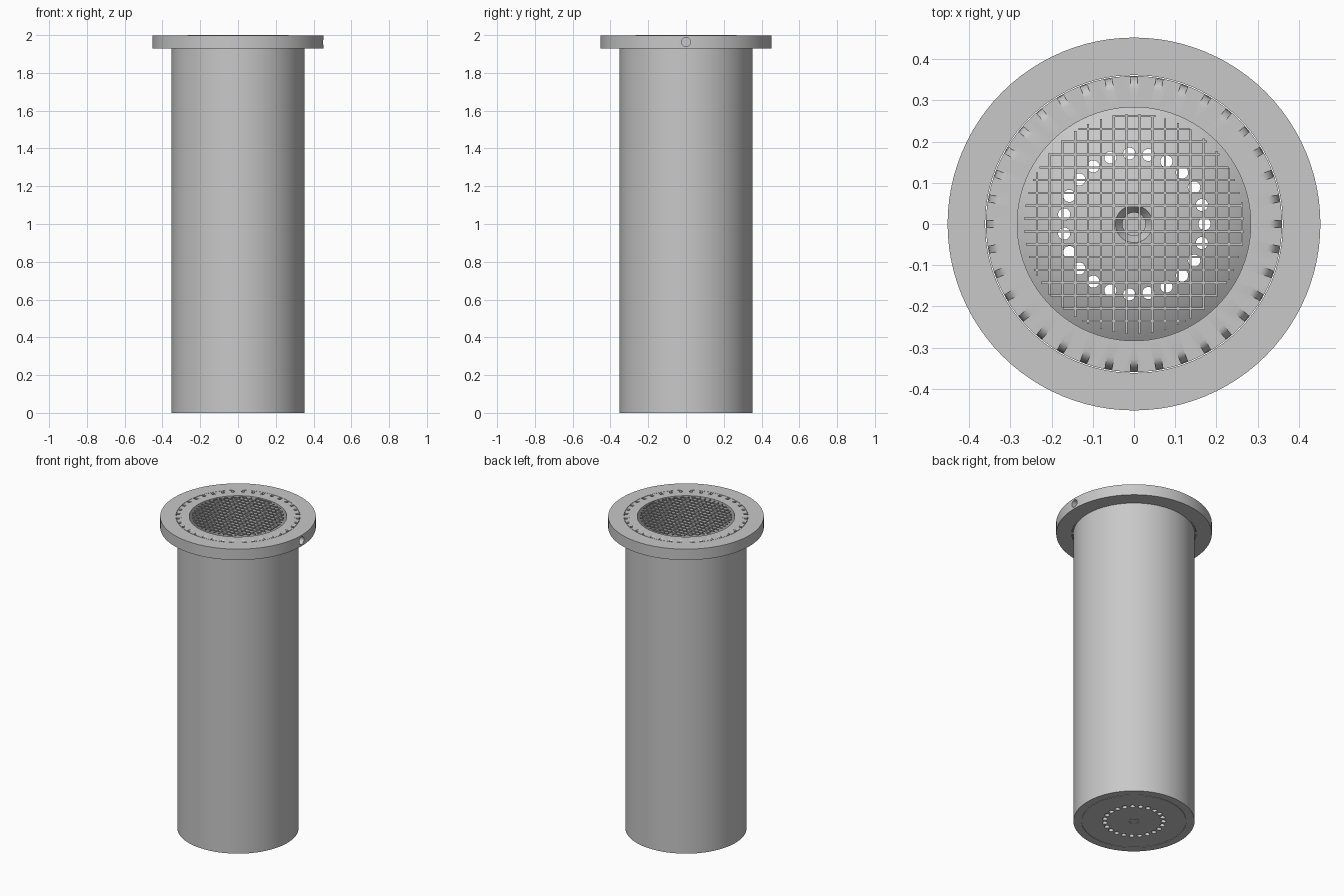
import bpy, bmesh, math
from mathutils import Matrix, Vector

cube = bpy.data.objects.get("Cube")
if cube:
    bpy.data.objects.remove(cube, do_unlink=True)

GREY = (0.58, 0.58, 0.58, 1)
metal = bpy.data.materials.new("light_grey")
metal.use_nodes = True
metal.diffuse_color = GREY
metal.node_tree.nodes["Principled BSDF"].inputs["Base Color"].default_value = GREY

TOP = 1.998
SEAM = 0.359


def finish(name, bm):
    bmesh.ops.recalc_face_normals(bm, faces=bm.faces)
    mesh = bpy.data.meshes.new(name)
    bm.to_mesh(mesh)
    bm.free()
    mesh.materials.append(metal)
    ob = bpy.data.objects.new(name, mesh)
    bpy.context.collection.objects.link(ob)
    return ob


def activate(ob):
    bpy.ops.object.select_all(action="DESELECT")
    ob.select_set(True)
    bpy.context.view_layer.objects.active = ob


def smooth(ob):
    activate(ob)
    bpy.ops.object.shade_smooth_by_angle(angle=math.radians(30))


def lathe(name, profile, closed, steps=96):
    """Revolve a radius/height profile about the z axis."""
    bm = bmesh.new()
    verts = [bm.verts.new((r, 0, z)) for r, z in profile]
    pairs = list(zip(verts, verts[1:]))
    if closed:
        pairs.append((verts[-1], verts[0]))
    edges = [bm.edges.new(p) for p in pairs]
    bmesh.ops.spin(bm, geom=verts + edges, cent=(0, 0, 0), axis=(0, 0, 1),
                   angle=math.tau, steps=steps, use_duplicate=False)
    bmesh.ops.remove_doubles(bm, verts=bm.verts, dist=1e-5)
    return finish(name, bm)


def cut(ob, cutter):
    """Subtract the cutter from the part, then drop the cutter."""
    cutter.hide_render = True
    activate(ob)
    mod = ob.modifiers.new("cut", "BOOLEAN")
    mod.operation = "DIFFERENCE"
    mod.solver = "EXACT"
    mod.object = cutter
    bpy.ops.object.modifier_apply(modifier=mod.name)
    bpy.data.objects.remove(cutter, do_unlink=True)


def rod(bm, radius, depth, matrix):
    bmesh.ops.create_cone(bm, cap_ends=True, segments=20, radius1=radius,
                          radius2=radius, depth=depth, matrix=matrix)


def box(bm, center, size):
    bmesh.ops.create_cube(bm, size=1, matrix=Matrix.Translation(center)
                          @ Matrix.Diagonal((*size, 1)))


# Tube with a domed floor, a drain recess and two seams underneath
dome = []
for i in range(13):
    r = 0.283 + (0.045 - 0.283) * i / 12
    dome.append((r, 0.06 + math.sqrt(0.25 - r * r) - math.sqrt(0.25 - 0.283 ** 2)))
profile = [(0, 0), (0.027, 0), (0.027, 0.004), (0.030, 0.004), (0.030, 0),
           (0.302, 0), (0.302, 0.004), (0.305, 0.004), (0.305, 0),
           (0.352, 0), (0.352, 1.93), (SEAM, 1.93), (SEAM, TOP), (0.283, TOP)]
profile += dome + [(0.028, 0.12), (0.028, 0.06), (0, 0.06)]
tube = lathe("tube_body", profile, closed=False)

# Ring of drain holes through the floor
bm = bmesh.new()
for i in range(23):
    turn = Matrix.Rotation(math.tau * i / 23, 4, "Z")
    rod(bm, 0.0148, 0.8, turn @ Matrix.Translation((0.171, 0, 0.1)))
cut(tube, finish("drain_hole_cutter", bm))

# Overflow slots with floors that curve down towards the rim
bm = bmesh.new()
curve = [(0.328 + 0.029 * math.sin(a), TOP - 0.04 * (1 - math.cos(a)))
         for a in (math.radians(90 * k / 6) for k in range(7))]
outline = curve + [(0.357, 2.02), (0.328, 2.02)]
for i in range(36):
    turn = Matrix.Rotation(math.tau * i / 36, 4, "Z")
    sides = [[bm.verts.new(turn @ Vector((r, y, z))) for r, z in outline]
             for y in (-0.0085, 0.0085)]
    bm.faces.new(sides[0])
    bm.faces.new(reversed(sides[1]))
    for k in range(len(outline)):
        n = (k + 1) % len(outline)
        bm.faces.new((sides[0][k], sides[1][k], sides[1][n], sides[0][n]))
cut(tube, finish("slot_cutter", bm))
smooth(tube)

# Flange ring with a side port on the left
flange = lathe("flange", [(0.361, 1.928), (0.452, 1.928), (0.452, TOP),
                          (0.361, TOP)], closed=True)
bm = bmesh.new()
rod(bm, 0.024, 0.2, Matrix.Translation((0.465, 0, 1.963))
    @ Matrix.Rotation(math.pi / 2, 4, "Y"))
cut(flange, finish("port_cutter", bm))
smooth(flange)

# Square wire screen across the mouth
bm = bmesh.new()
for k in range(-7, 10):
    offset = -0.018 + 0.0311 * k
    length = 2 * math.sqrt(max(0.267 ** 2 - offset ** 2, 0))
    box(bm, (offset, 0, 1.997), (0.005, length, 0.006))
    box(bm, (0, offset, 1.997), (length, 0.005, 0.006))
finish("wire_screen", bm)
